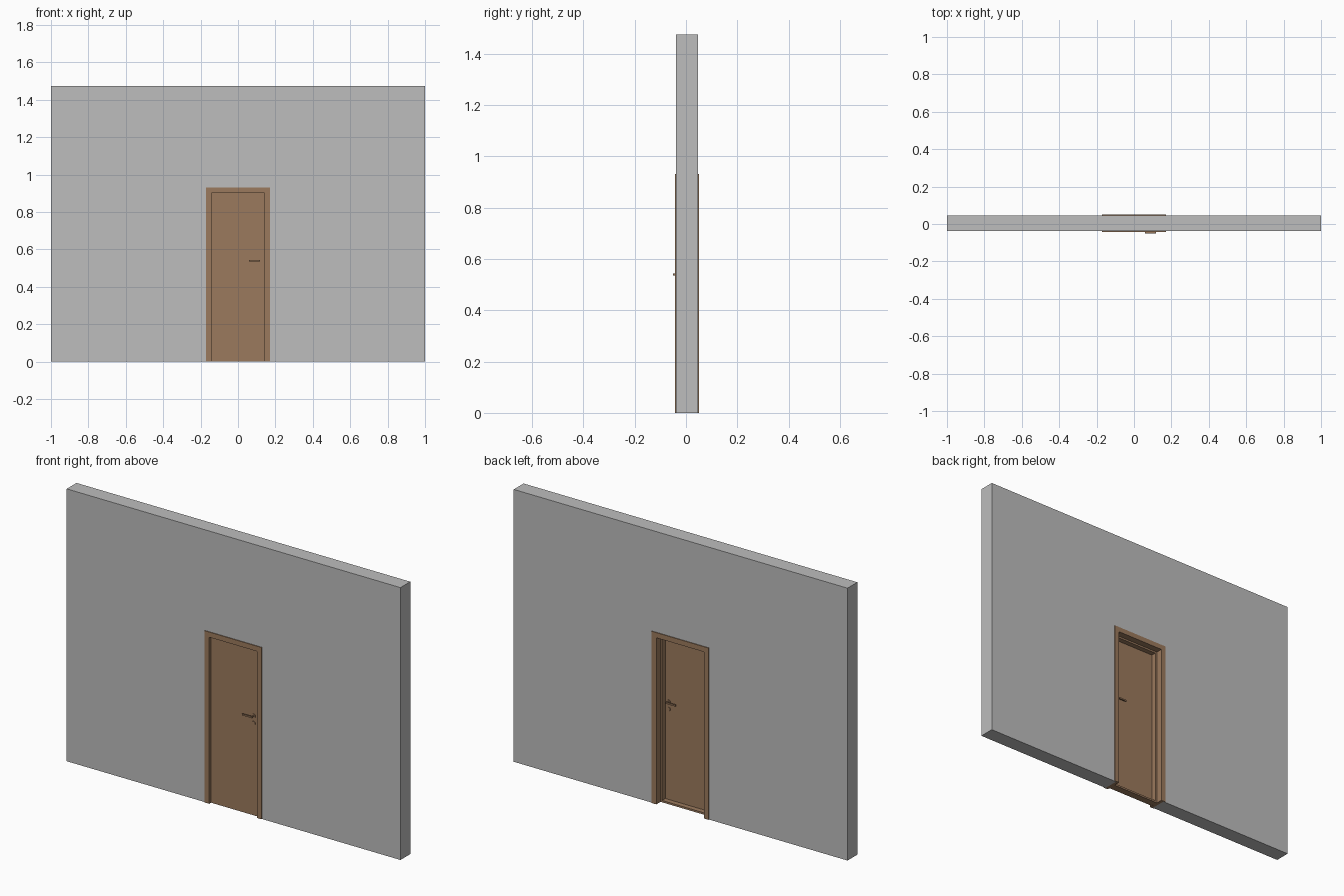
import bpy, bmesh, math

if "Cube" in bpy.data.objects:
    bpy.data.objects.remove(bpy.data.objects["Cube"])


def material(name, rgb):
    m = bpy.data.materials.new(name)
    m.diffuse_color = (*rgb, 1)
    m.use_nodes = True
    m.node_tree.nodes["Principled BSDF"].inputs["Base Color"].default_value = m.diffuse_color
    return m


GREY = material("wall grey", (0.51, 0.51, 0.51))
BROWN = material("wood brown", (0.33, 0.195, 0.11))


def finish(name, bm, mat):
    bmesh.ops.recalc_face_normals(bm, faces=bm.faces[:])
    me = bpy.data.meshes.new(name)
    bm.to_mesh(me)
    bm.free()
    me.materials.append(mat)
    ob = bpy.data.objects.new(name, me)
    bpy.context.collection.objects.link(ob)
    return ob


def extrude_xz(name, pts, y0, y1, mat):
    """Outline in the xz plane, pushed from y0 to y1."""
    bm = bmesh.new()
    f = bm.faces.new([bm.verts.new((x, y0, z)) for x, z in pts])
    r = bmesh.ops.extrude_face_region(bm, geom=[f])
    bmesh.ops.translate(bm, vec=(0, y1 - y0, 0),
                        verts=[v for v in r["geom"] if isinstance(v, bmesh.types.BMVert)])
    return finish(name, bm, mat)


def arch(name, half_out, top_out, half_in, top_in, y0, y1, mat):
    """Upside-down U standing on the floor."""
    pts = [(-half_out, 0), (-half_out, top_out), (half_out, top_out), (half_out, 0),
           (half_in, 0), (half_in, top_in), (-half_in, top_in), (-half_in, 0)]
    return extrude_xz(name, pts, y0, y1, mat)


def box(name, x0, x1, y0, y1, z0, z1, mat):
    return extrude_xz(name, [(x0, z0), (x0, z1), (x1, z1), (x1, z0)], y0, y1, mat)


# Wall with door opening
arch("wall", 1.0, 1.475, 0.16, 0.919, -0.038, 0.046, GREY)

# Frame: lining and casings on both faces
arch("jamb_lining", 0.16, 0.919, 0.143, 0.902, -0.038, 0.046, BROWN)
arch("front_casing", 0.171, 0.93, 0.143, 0.902, -0.042, -0.038, BROWN)
arch("back_casing", 0.171, 0.93, 0.143, 0.902, 0.046, 0.05, BROWN)

# Door stop on all four sides
arch("door_stop", 0.143, 0.902, 0.133, 0.892, -0.014, 0.014, BROWN)
box("sill", -0.133, 0.133, -0.014, 0.014, 0, 0.01, BROWN)

# Door leaf
FRONT, BACK = -0.028, -0.014
box("door_leaf", -0.142, 0.142, FRONT, BACK, 0.001, 0.901, BROWN)

# Handles on both faces
HX, HZ = 0.114, 0.54
for side, face, d in (("front", FRONT, -1), ("back", BACK, 1)):
    def disc(name, r, z, depth):
        bm = bmesh.new()
        bmesh.ops.create_cone(bm, cap_ends=True, segments=16, radius1=r, radius2=r, depth=depth)
        ob = finish(name, bm, BROWN)
        ob.rotation_euler.x = math.pi / 2
        ob.location = (HX, face + d * depth / 2, z)
    disc(side + "_rosette", 0.011, HZ, 0.003)
    disc(side + "_lock_rosette", 0.011, HZ - 0.04, 0.003)
    disc(side + "_handle_neck", 0.004, HZ, 0.018)
    ya, yb = sorted((face + d * 0.015, face + d * 0.022))
    box(side + "_handle_lever", 0.058, 0.118, ya, yb, HZ - 0.004, HZ + 0.004, BROWN)
